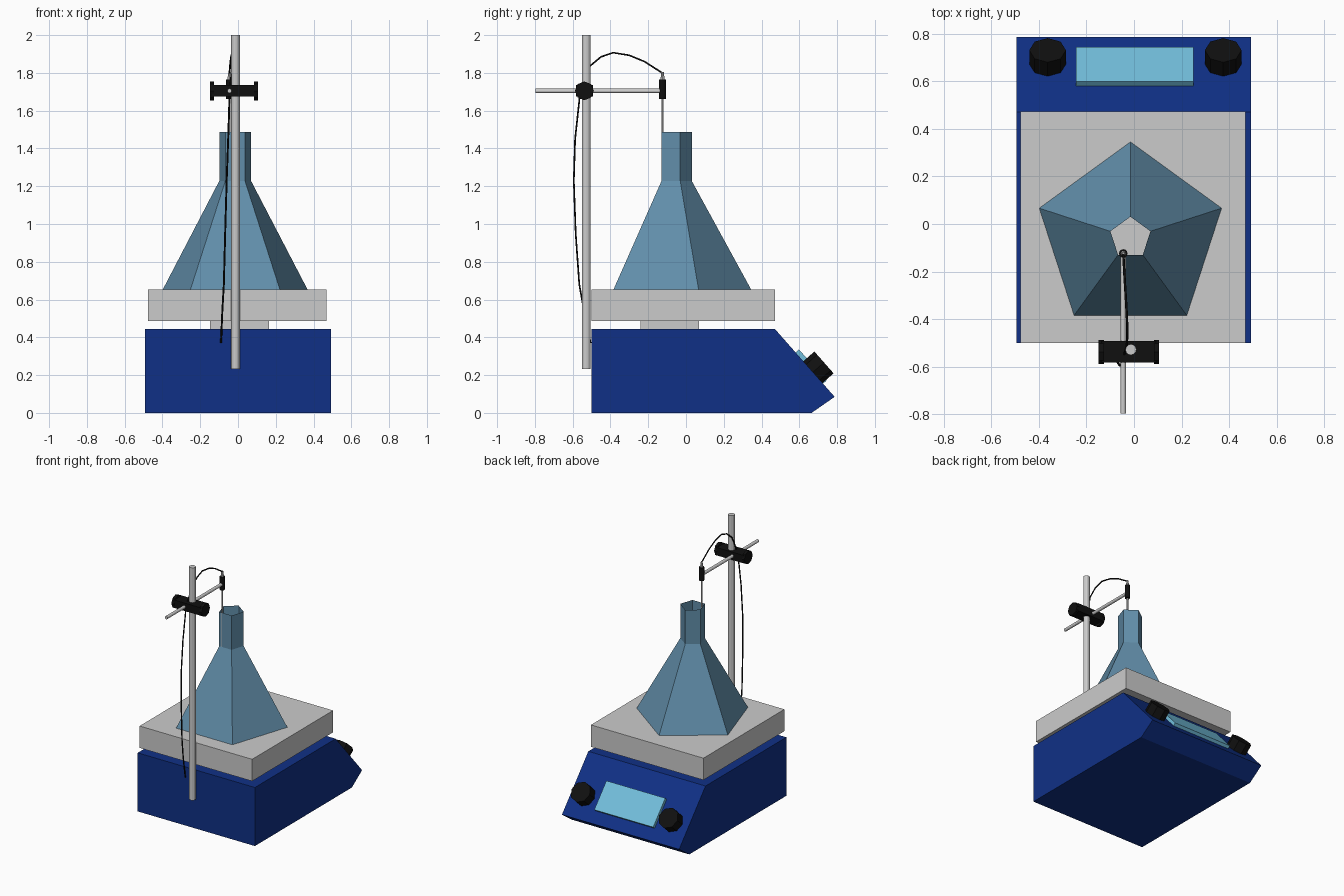
import bpy, bmesh, math
from mathutils import Vector, Matrix

if "Cube" in bpy.data.objects:
    bpy.data.objects.remove(bpy.data.objects["Cube"])


def material(name, rgb):
    m = bpy.data.materials.new(name)
    m.diffuse_color = (*rgb, 1)
    m.use_nodes = True
    m.node_tree.nodes["Principled BSDF"].inputs["Base Color"].default_value = m.diffuse_color
    return m


BLUE = material("blue_casing", (0.005, 0.03, 0.24))
CYAN = material("display_cyan", (0.17, 0.52, 0.72))
GLASS = material("blue_glass", (0.12, 0.27, 0.40))
BLACK = material("black_plastic", (0.005, 0.005, 0.005))


def finish(name, bm, mat=None, matrix=None):
    if matrix:
        bm.transform(matrix)
    bmesh.ops.recalc_face_normals(bm, faces=bm.faces)
    me = bpy.data.meshes.new(name)
    bm.to_mesh(me)
    bm.free()
    ob = bpy.data.objects.new(name, me)
    bpy.context.collection.objects.link(ob)
    if mat:
        me.materials.append(mat)
    return ob


def box(name, centre, size, mat=None, rot=None):
    bm = bmesh.new()
    bmesh.ops.create_cube(bm, size=1)
    m = Matrix.Translation(centre) @ (rot or Matrix()) @ Matrix.Diagonal((*size, 1))
    return finish(name, bm, mat, m)


def rod(name, a, b, r, mat=None, sides=12, r2=None):
    a, b = Vector(a), Vector(b)
    bm = bmesh.new()
    bmesh.ops.create_cone(bm, cap_ends=True, segments=sides, radius1=r,
                          radius2=r if r2 is None else r2, depth=(b - a).length)
    m = Matrix.Translation((a + b) / 2) @ (b - a).to_track_quat('Z', 'Y').to_matrix().to_4x4()
    return finish(name, bm, mat, m)


# Casing: side profile extruded across x
profile = [(-0.5, 0), (-0.5, 0.445), (0.47, 0.445), (0.787, 0.085), (0.665, 0)]
bm = bmesh.new()
face = bm.faces.new([bm.verts.new((-0.493, y, z)) for y, z in profile])
ext = bmesh.ops.extrude_face_region(bm, geom=[face])
bmesh.ops.translate(bm, vec=(0.985, 0, 0),
                    verts=[v for v in ext["geom"] if isinstance(v, bmesh.types.BMVert)])
finish("base_casing", bm, BLUE)

# Heating plate and its support
box("plate_support", (0.007, -0.085, 0.466), (0.312, 0.31, 0.05))
box("heating_plate", (-0.004, -0.014, 0.57), (0.946, 0.972, 0.166))

# Sloped control panel
slope = math.atan2(0.36, 0.317)
tilt = Matrix.Rotation(-slope, 4, 'X')
normal = Vector((0, math.sin(slope), math.cos(slope)))


def on_panel(x, y, lift=0.0):
    return Vector((x, y, 0.445 - (y - 0.47) * 0.36 / 0.317)) + normal * lift


box("display_screen", on_panel(0.003, 0.653, 0.008), (0.495, 0.22, 0.032), CYAN, tilt)
for side, x in (("left", -0.363), ("right", 0.375)):
    rod(side + "_knob", on_panel(x, 0.672, -0.005), on_panel(x, 0.672, 0.078), 0.077, BLACK, 8)

# Five-sided open flask
bm = bmesh.new()
rings = []
for r, z in ((0.403, 0.653), (0.0885, 1.228), (0.0885, 1.488)):
    rings.append([bm.verts.new((-0.015 + r * math.sin(i * math.tau / 5),
                                -0.058 + r * math.cos(i * math.tau / 5), z)) for i in range(5)])
for low, high in zip(rings, rings[1:]):
    for i in range(5):
        j = (i + 1) % 5
        bm.faces.new((low[i], low[j], high[j], high[i]))
finish("flask", bm, GLASS)

# Stand
rod("stand_pole", (-0.013, -0.528, 0.233), (-0.013, -0.528, 2.0), 0.023)
rod("cross_arm", (-0.045, -0.797, 1.705), (-0.045, -0.128, 1.705), 0.012)

# Clamp
box("clamp_body", (-0.022, -0.537, 1.705), (0.23, 0.09, 0.06), BLACK)
for side, x in (("left", -0.138), ("right", 0.095)):
    rod(side + "_clamp_screw", (x - 0.011, -0.538, 1.705), (x + 0.011, -0.538, 1.705),
        0.05, BLACK, 8)

# Temperature probe
px, py = -0.045, -0.124
rod("probe_holder", (px, py, 1.663), (px, py, 1.764), 0.018, BLACK)
rod("probe_tip", (px, py, 0.85), (px, py, 1.665), 0.006, None, 8)
rod("probe_collar", (px, py, 1.76), (px, py, 1.805), 0.012, None, 8, 0.006)

# Probe cable
path = [(-0.045, -0.126, 1.80), (-0.04, -0.22, 1.86), (-0.035, -0.30, 1.893),
        (-0.03, -0.385, 1.907), (-0.028, -0.45, 1.885), (-0.03, -0.51, 1.835),
        (-0.044, -0.56, 1.70), (-0.052, -0.587, 1.45), (-0.06, -0.594, 1.23),
        (-0.068, -0.584, 0.95), (-0.075, -0.565, 0.68), (-0.083, -0.54, 0.54),
        (-0.09, -0.505, 0.37)]
curve = bpy.data.curves.new("probe_cable", 'CURVE')
curve.dimensions = '3D'
curve.bevel_depth = 0.005
curve.bevel_resolution = 1
curve.use_fill_caps = True
spline = curve.splines.new('POLY')
spline.points.add(len(path) - 1)
for p, co in zip(spline.points, path):
    p.co = (*co, 1)
curve.materials.append(BLACK)
bpy.context.collection.objects.link(bpy.data.objects.new("probe_cable", curve))
